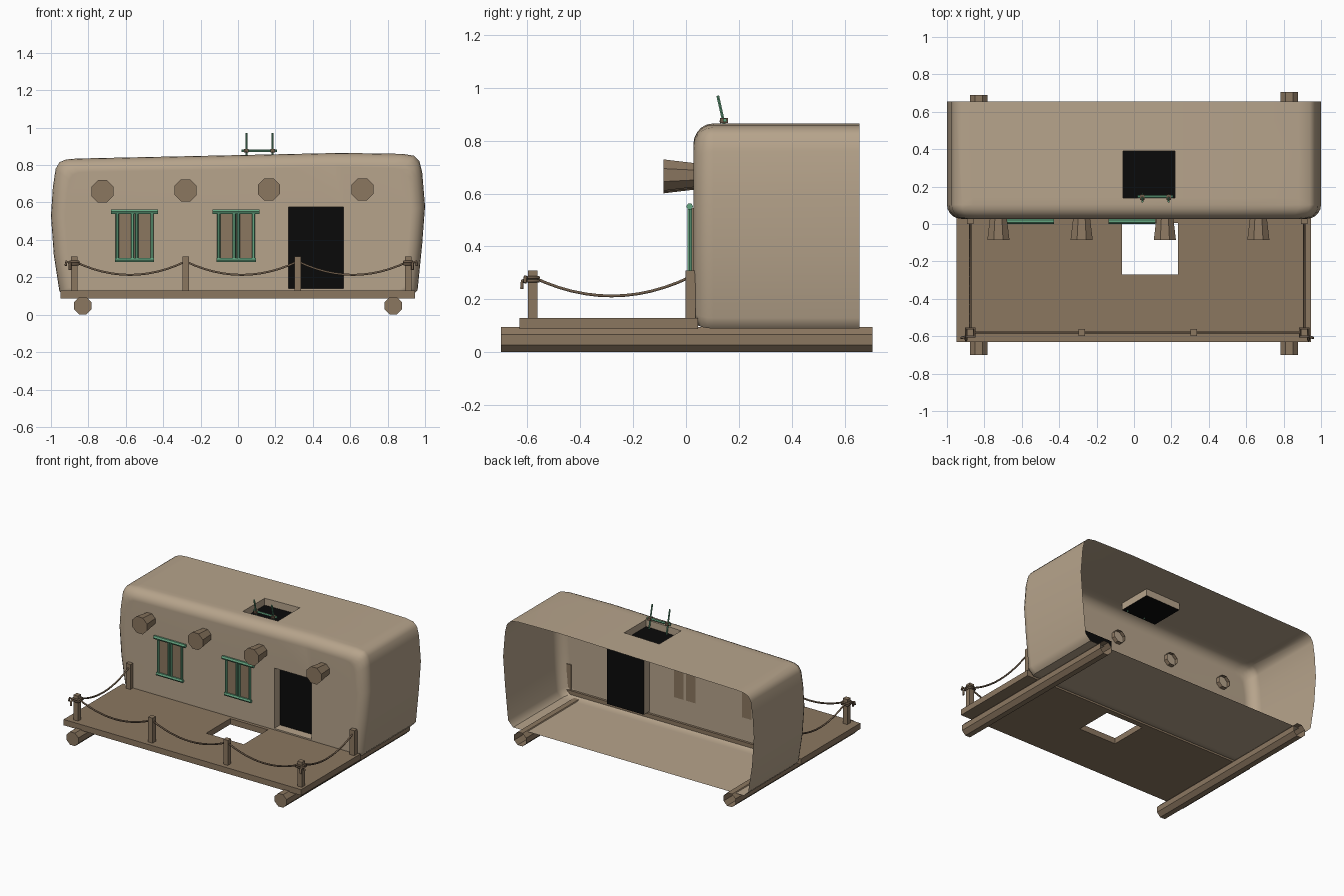
import bpy, bmesh, math
from mathutils import Vector

cube = bpy.data.objects.get("Cube")
if cube:
    bpy.data.objects.remove(cube, do_unlink=True)


def material(name, rgb):
    m = bpy.data.materials.new(name)
    m.use_nodes = True
    m.diffuse_color = (*rgb, 1)
    m.node_tree.nodes["Principled BSDF"].inputs["Base Color"].default_value = (*rgb, 1)
    return m


ADOBE = material("tan plaster", (0.47, 0.37, 0.26))
WOOD = material("brown wood", (0.26, 0.185, 0.118))
ROPE = material("dark rope", (0.16, 0.11, 0.07))
GREEN = material("green paint", (0.13, 0.38, 0.22))
BLACK = material("black opening", (0.003, 0.003, 0.003))


def add_mesh(name, bm, *mats):
    me = bpy.data.meshes.new(name)
    bm.to_mesh(me)
    bm.free()
    for m in mats:
        me.materials.append(m)
    ob = bpy.data.objects.new(name, me)
    bpy.context.collection.objects.link(ob)
    return ob


def box(name, center, size, mat):
    bm = bmesh.new()
    bmesh.ops.create_cube(bm, size=1)
    bmesh.ops.scale(bm, vec=size, verts=bm.verts)
    bmesh.ops.translate(bm, vec=center, verts=bm.verts)
    return add_mesh(name, bm, mat)


def rod(name, start, end, r1, r2, mat, sides=8, open_end=False):
    """Faceted log from start to end, optionally hollow at its end."""
    a, b = Vector(start), Vector(end)
    bm = bmesh.new()
    bmesh.ops.create_cone(bm, cap_ends=True, segments=sides,
                          radius1=r1, radius2=r2, depth=(b - a).length)
    if open_end:
        caps = [f for f in bm.faces if f.normal.z > 0.9]
        bmesh.ops.delete(bm, geom=caps, context='FACES_ONLY')
    # Turn the flats of the log to face straight up and down
    spin = math.pi / sides
    for v in bm.verts:
        x, y = v.co.x, v.co.y
        v.co.x = x * math.cos(spin) - y * math.sin(spin)
        v.co.y = x * math.sin(spin) + y * math.cos(spin)
    turn = (b - a).to_track_quat('Z', 'Y').to_matrix()
    bmesh.ops.rotate(bm, matrix=turn, verts=bm.verts)
    bmesh.ops.translate(bm, vec=(a + b) / 2, verts=bm.verts)
    return add_mesh(name, bm, mat)


def rope(name, points, radius=0.006, closed=False):
    cu = bpy.data.curves.new(name, 'CURVE')
    cu.dimensions = '3D'
    cu.bevel_depth = radius
    cu.bevel_resolution = 1
    cu.use_fill_caps = True
    sp = cu.splines.new('POLY')
    sp.points.add(len(points) - 1)
    for p, co in zip(sp.points, points):
        p.co = (*co, 1)
    sp.use_cyclic_u = closed
    cu.materials.append(ROPE)
    ob = bpy.data.objects.new(name, cu)
    bpy.context.collection.objects.link(ob)


def hanging_rope(name, a, b, sag=0.072, steps=12):
    a, b = Vector(a), Vector(b)
    pts = []
    for i in range(steps + 1):
        t = i / steps
        pts.append(a.lerp(b, t) - Vector((0, 0, sag * 4 * t * (1 - t))))
    rope(name, pts)


# House shell: bulging outline swept back from a rounded front, open at the rear
outline = [(-.92, .09), (-.955, .125), (-.985, .32), (-1, .53), (-.99, .68),
           (-.975, .78), (-.955, .815), (-.92, .83), (-.86, .835), (.55, .865),
           (.88, .86), (.94, .85), (.97, .82), (.985, .76), (1, .58),
           (.985, .38), (.96, .13), (.92, .09)]
FRONT, REAR, MID, ROUND = 0.028, 0.655, 0.475, 0.075
bm = bmesh.new()


def ring(y, inset):
    verts = []
    for x, z in outline:
        k = inset / 0.38 * (1 if z > MID else 0.4)
        verts.append(bm.verts.new((x * (1 - inset), y, MID + (z - MID) * (1 - k))))
    return verts


rings = []
for i in range(6):
    t = math.radians(18 * i)
    rings.append(ring(FRONT + ROUND * (1 - math.cos(t)), ROUND * (1 - math.sin(t))))
rings.append(ring(REAR, 0))
bm.faces.new(rings[0])
for r0, r1 in zip(rings, rings[1:]):
    for i in range(len(r0)):
        j = (i + 1) % len(r0)
        bm.faces.new((r0[i], r0[j], r1[j], r1[i]))
bmesh.ops.recalc_face_normals(bm, faces=bm.faces)
front_face = min(bm.faces, key=lambda f: f.calc_center_median().y)
if front_face.normal.y > 0:
    bmesh.ops.reverse_faces(bm, faces=bm.faces)


def recess(axes, low, high, pick, push):
    """Cut a rectangle into the picked faces and push it in, black at the bottom."""
    for axis, lo, hi in zip(axes, low, high):
        for value in (lo, hi):
            faces = [f for f in bm.faces if pick(f)]
            geom = set(faces)
            for f in faces:
                geom.update(f.edges)
                geom.update(f.verts)
            co, no = Vector(), Vector()
            co[axis], no[axis] = value, 1
            bmesh.ops.bisect_plane(bm, geom=list(geom), dist=1e-5, plane_co=co, plane_no=no)
    inner = []
    for f in bm.faces:
        c = f.calc_center_median()
        if pick(f) and all(lo < c[a] < hi for a, lo, hi in zip(axes, low, high)):
            inner.append(f)
    for f in bmesh.ops.extrude_discrete_faces(bm, faces=inner)["faces"]:
        bmesh.ops.translate(bm, vec=push, verts=f.verts)
        f.material_index = 1


# Doorway and roof hatch
recess((0, 2), (.27, .14), (.565, .575), lambda f: f.normal.y < -0.99, (0, .065, 0))
recess((0, 1), (-.06, .14), (.22, .39),
       lambda f: f.normal.z > 0.99 and f.calc_center_median().y > 0.105, (0, 0, -.05))
for f in bm.faces:
    f.smooth = True
shell = add_mesh("house_shell", bm, ADOBE, BLACK)
shell.data.set_sharp_from_angle(angle=math.radians(40))
weighted = shell.modifiers.new("weighted_normals", 'WEIGHTED_NORMAL')
weighted.keep_sharp = True

# Deck with a square hole
bm = bmesh.new()


def rectangle(x0, x1, y0, y1):
    return [bm.verts.new((x, y, .13)) for x, y in ((x0, y0), (x1, y0), (x1, y1), (x0, y1))]


outer = rectangle(-.95, .945, -.63, .045)
hole = rectangle(-.065, .235, -.27, .005)
for i in range(4):
    j = (i + 1) % 4
    bm.faces.new((outer[i], outer[j], hole[j], hole[i]))
deck = add_mesh("deck", bm, WOOD)
thick = deck.modifiers.new("thickness", 'SOLIDIFY')
thick.thickness, thick.offset = 0.042, -1

# Runner logs under the house
for side, x, back in (("right", -.83, .69), ("left", .83, .705)):
    rod(side + "_runner_log", (x, -.70, .048), (x, back, .048), .051, .051, WOOD, open_end=True)

# Roof beam ends poking out of the front wall
for i, (x, z) in enumerate(((-.725, .66), (-.28, .665), (.165, .67), (.665, .67))):
    rod(f"beam_end_{i + 1}", (x, -.085, z), (x, .055, z), .064, .046, WOOD, open_end=True)

# Shuttered windows
for side, x in (("right", -.553), ("left", -.01)):
    name = side + "_window_"
    for s in (-1, 1):
        box(f"{name}shutter_{s}", (x + s * .049, .024, .42), (.075, .009, .25), WOOD)
        for part, dx in (("side_bar", .093), ("middle_bar", .011)):
            rod(f"{name}{part}_{s}", (x + s * dx, .014, .285), (x + s * dx, .014, .555),
                .009, .009, GREEN, 6)
    rod(name + "top_bar", (x - .125, .014, .551), (x + .125, .014, .551), .013, .013, GREEN, 6)
    rod(name + "bottom_bar", (x - .105, .014, .293), (x + .105, .014, .293), .012, .012, GREEN, 6)

# Fence posts and sagging ropes
post_x = (-.875, -.28, .32, .91)
POST_Y, WALL_Y, TIE_Z = -.58, .017, .285
for i, x in enumerate(post_x):
    box(f"front_post_{i + 1}", (x, POST_Y, .215), (.036, .036, .19), WOOD)
for a, b in zip(post_x, post_x[1:]):
    hanging_rope("front_rope", (a, POST_Y, TIE_Z), (b, POST_Y, TIE_Z))
for side, x, out in (("right", post_x[0], -1), ("left", post_x[-1], 1)):
    box(side + "_wall_post", (x, WALL_Y, .215), (.036, .036, .19), WOOD)
    hanging_rope(side + "_side_rope", (x, POST_Y, TIE_Z), (x, WALL_Y, TIE_Z))
    # Knot around the corner post with two loose tails
    h = .023
    for z in (.27, .283):
        rope(side + "_knot", [(x - h, POST_Y - h, z), (x + h, POST_Y - h, z),
                              (x + h, POST_Y + h, z), (x - h, POST_Y + h, z)], .007, True)
    cx, cy = x + out * h, POST_Y - h
    rope(side + "_tail_1", [(cx, cy, .277), (cx + out * .02, cy - .004, .285),
                            (cx + out * .024, cy - .006, .262)], .007)
    rope(side + "_tail_2", [(cx, cy, .277), (cx, cy - .016, .27), (cx, cy - .018, .24)], .007)

# Hatch ladder: two leaning poles, a rung and rope ties
for side, x in (("right", .045), ("left", .185)):
    rod(side + "_ladder_pole", (x, .158, .80), (x, .12, .97), .006, .006, GREEN, 6)
    box(side + "_ladder_tie", (x, .144, .876), (.024, .03, .02), ROPE)
    rope(side + "_ladder_tail", [(x, .142, .876), (x, .128, .87)], .006)
rod("ladder_rung", (.02, .147, .877), (.208, .147, .877), .008, .008, GREEN, 6)
